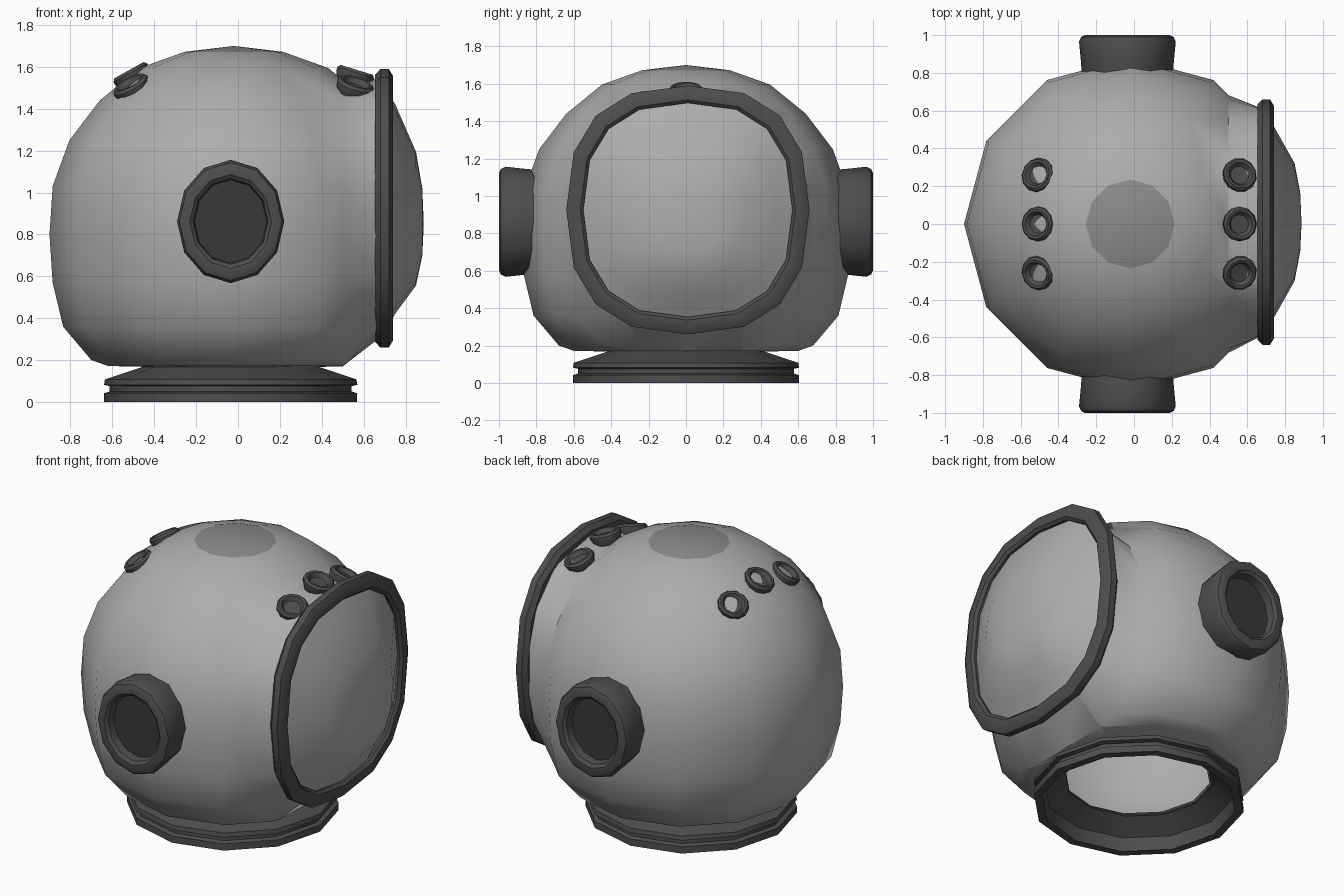
import bpy, bmesh, math
from mathutils import Vector, Matrix

if "Cube" in bpy.data.objects:
    bpy.data.objects.remove(bpy.data.objects["Cube"])


def material(name, v):
    m = bpy.data.materials.new(name)
    m.diffuse_color = (v, v, v, 1)
    m.use_nodes = True
    m.node_tree.nodes["Principled BSDF"].inputs["Base Color"].default_value = m.diffuse_color
    return m


LIGHT = material("light_grey", 0.42)
MID = material("mid_grey", 0.26)
DARK = material("dark_grey", 0.075)
BLACK = material("deep_grey", 0.04)


def loft(rings):
    """Join closed rings of points with quads; one-point rings become fans."""
    bm = bmesh.new()
    loops = [[bm.verts.new(p) for p in r] for r in rings]
    for a, b in zip(loops, loops[1:]):
        n = max(len(a), len(b))
        for i in range(n):
            j = (i + 1) % n
            if len(b) == 1:
                bm.faces.new((a[i], a[j], b[0]))
            else:
                bm.faces.new((a[i], a[j], b[j], b[i]))
    return bm


def lathe(profile, n=12):
    rings = []
    for r, z in profile:
        steps = 1 if r == 0 else n
        rings.append([(r * math.cos(math.tau * i / n), r * math.sin(math.tau * i / n), z)
                      for i in range(steps)])
    return loft(rings)


def finish(bm, name, *mats, matrix=None):
    if matrix is not None:
        bm.transform(matrix)
    bmesh.ops.recalc_face_normals(bm, faces=bm.faces)
    me = bpy.data.meshes.new(name)
    bm.to_mesh(me)
    bm.free()
    ob = bpy.data.objects.new(name, me)
    bpy.context.collection.objects.link(ob)
    for m in mats:
        me.materials.append(m)
    return ob


def window_point(a, x, ry, rz, cz=0.925):
    """Point on the rounded-square outline of the face window."""
    c, s = math.cos(a), math.sin(a)
    return (x, 0.01 + ry * math.copysign(abs(c) ** 0.8, c),
            cz + rz * math.copysign(abs(s) ** 0.8, s))


def window_ring(x, k, cz=0.925, n=16):
    return [window_point(math.tau * i / n, x, 0.65 * k, 0.665 * k, cz) for i in range(n)]


# Shell: round body, open at the neck, cut in front and drawn in to the window
bm = lathe([(0.42, 0.168), (0.6, 0.172), (0.68, 0.2), (0.815, 0.36), (0.865, 0.57),
            (0.88, 0.8), (0.865, 1.03), (0.785, 1.25), (0.64, 1.44), (0.45, 1.595),
            (0.235, 1.672), (0, 1.7)])
bm.transform(Matrix.Translation((-0.02, 0, 0)))
bmesh.ops.bisect_plane(bm, geom=bm.verts[:] + bm.edges[:] + bm.faces[:], dist=1e-5,
                       plane_co=(0.5, 0, 0), plane_no=(1, 0, 0), clear_outer=True)
cut = [e for e in bm.edges if e.is_boundary and all(v.co.x > 0.499 for v in e.verts)]
new = bmesh.ops.extrude_edge_only(bm, edges=cut)["geom"]
for v in new:
    if isinstance(v, bmesh.types.BMVert):
        a = math.atan2((v.co.z - 0.9) / 0.68, v.co.y / 0.68)
        v.co = window_point(a, 0.68, 0.605, 0.615)
for f in bm.faces:
    if f.calc_center_median().z > 1.675:
        f.material_index = 1
finish(bm, "shell", LIGHT, MID)

# Face window and its rim
glass = [window_ring(x, k, cz) for x, k, cz in
         [(0.695, 0.9, 0.925), (0.755, 0.74, 0.92), (0.85, 0.48, 0.875), (0.88, 0.24, 0.86)]]
finish(loft(glass + [[(0.887, 0.005, 0.85)]]), "window_dome", LIGHT)
finish(loft([window_ring(x, k) for x, k in
             [(0.655, 0.87), (0.655, 0.96), (0.68, 1), (0.72, 1), (0.74, 0.95),
              (0.74, 0.885), (0.725, 0.86), (0.69, 0.86)]]), "window_rim", DARK)

# Neck collar: stepped ring with an open underside
finish(lathe([(0.42, 0.168), (0.6, 0.108), (0.605, 0.082), (0.578, 0.076), (0.578, 0.05),
              (0.604, 0.042), (0.604, 0), (0.555, 0), (0.54, 0.08), (0.42, 0.155)]),
       "neck_collar", DARK, matrix=Matrix.Translation((-0.035, 0, 0)))

# Large ear ports on both sides
for side, label in ((1, "back"), (-1, "front")):
    place = (Matrix.Translation((-0.035, 0, 0.862)) @
             Matrix.Rotation(-side * math.pi / 2, 4, 'X') @ Matrix.Diagonal((1, 1.15, 1, 1)))
    finish(lathe([(0.24, 0.78), (0.246, 0.86), (0.256, 0.965), (0.245, 0.99), (0.225, 1.0),
                  (0.195, 1.0), (0.178, 0.985), (0.172, 0.93)]),
           label + "_ear_port", DARK, matrix=place)
    finish(lathe([(0.174, 0.935), (0, 0.935)]), label + "_ear_glass", BLACK, matrix=place)

# Small vents: a row of three on each side of the crown
for x, nx, label in ((-0.51, -0.5, "rear"), (0.56, 0.28, "brow")):
    for i, y in enumerate((-0.26, 0, 0.26)):
        z = 1.565 - abs(y) * 0.22
        axis = Vector((nx, y * 1.15, 0.9))
        place = (Matrix.Translation((x, y, z)) @
                 axis.to_track_quat('Z', 'Y').to_matrix().to_4x4())
        finish(lathe([(0.075, -0.05), (0.092, -0.01), (0.092, 0.008), (0.08, 0.022),
                      (0.066, 0.02), (0.05, -0.005), (0, -0.008)]),
               f"{label}_vent_{i + 1}", DARK, matrix=place)

# Smooth shading with crisp steps
for ob in bpy.context.collection.objects:
    ob.select_set(True)
    bpy.context.view_layer.objects.active = ob
bpy.ops.object.shade_smooth_by_angle(angle=math.radians(38))
